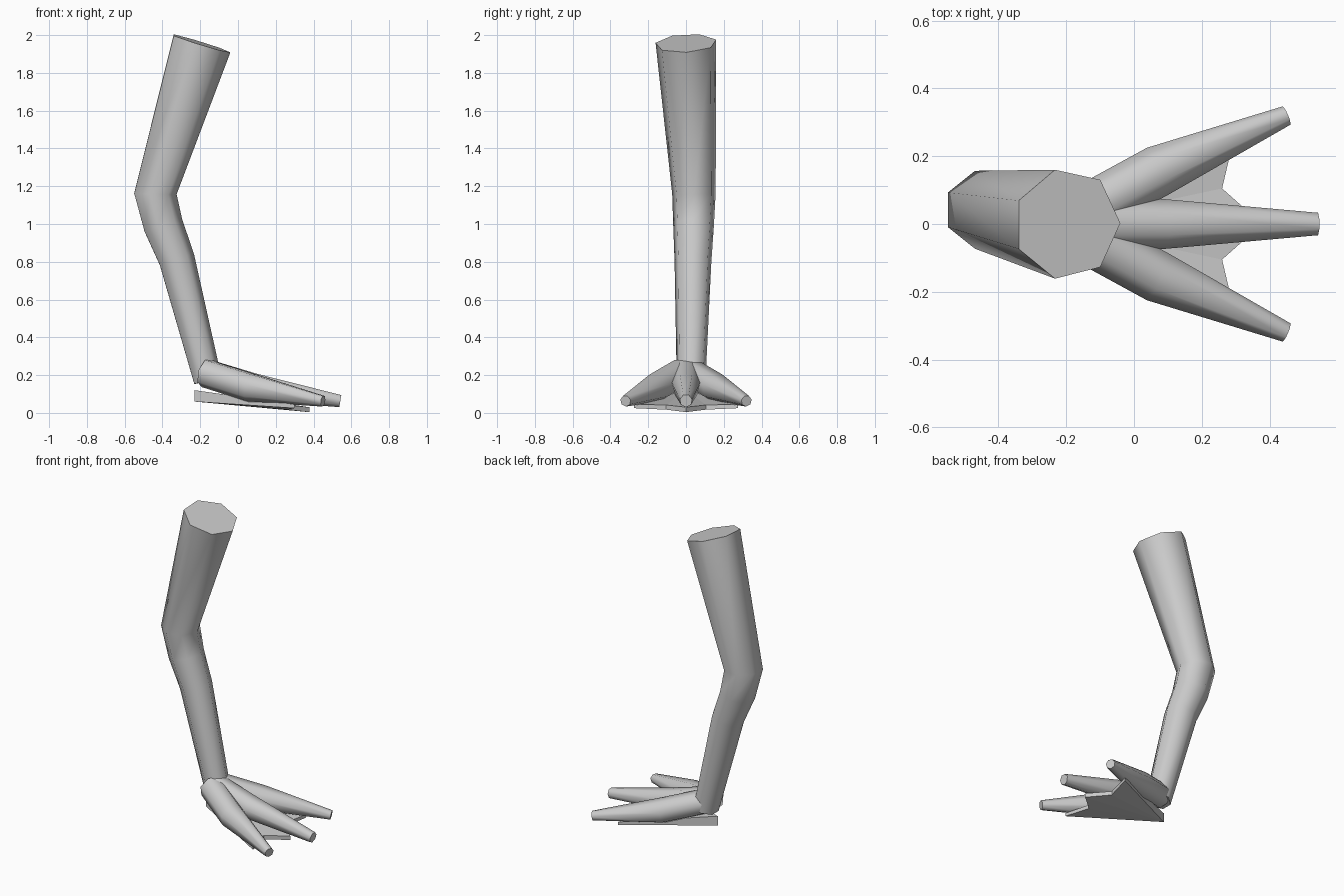
import bpy
import bmesh
import math
from mathutils import Vector

cube = bpy.data.objects.get("Cube")
if cube:
    bpy.data.objects.remove(cube, do_unlink=True)

grey = bpy.data.materials.new("plain grey")
grey.use_nodes = True
COLOUR = (0.6, 0.6, 0.6, 1)
grey.diffuse_color = COLOUR
grey.node_tree.nodes["Principled BSDF"].inputs["Base Color"].default_value = COLOUR
SIDES = 7


def finish(name, bm, smooth):
    bmesh.ops.recalc_face_normals(bm, faces=bm.faces[:])
    mesh = bpy.data.meshes.new(name)
    bm.to_mesh(mesh)
    bm.free()
    mesh.materials.append(grey)
    obj = bpy.data.objects.new(name, mesh)
    bpy.context.collection.objects.link(obj)
    if smooth:
        bpy.ops.object.select_all(action='DESELECT')
        obj.select_set(True)
        bpy.context.view_layer.objects.active = obj
        bpy.ops.object.shade_smooth_by_angle(angle=math.radians(60))
    return obj


def tube(name, path, corner):
    """Capped seven-sided tube; path holds (x, y, z, radius), one corner points along 'corner'."""
    bm = bmesh.new()
    centres = [Vector(p[:3]) for p in path]
    steps = [(b - a).normalized() for a, b in zip(centres, centres[1:])]
    rings = []
    for i, centre in enumerate(centres):
        tangent = (steps[max(i - 1, 0)] + steps[min(i, len(steps) - 1)]).normalized()
        side = tangent.cross(Vector(corner)).normalized()
        front = side.cross(tangent)
        ring = []
        for k in range(SIDES):
            a = math.tau * k / SIDES
            ring.append(bm.verts.new(centre + path[i][3] * (front * math.cos(a) + side * math.sin(a))))
        rings.append(ring)
    for low, high in zip(rings, rings[1:]):
        for k in range(SIDES):
            n = (k + 1) % SIDES
            bm.faces.new((low[k], low[n], high[n], high[k]))
    bm.faces.new(rings[0])
    bm.faces.new(rings[-1])
    return finish(name, bm, True)


# Bent leg, from ankle to thigh
tube("leg", [(-0.163, 0.027, 0.17, 0.078), (-0.328, 0.037, 0.81, 0.1),
             (-0.4, 0.04, 0.99, 0.11), (-0.443, 0.042, 1.16, 0.118),
             (-0.198, 0, 1.957, 0.165)], (1, 0, 0))

# Three tapering toes
tube("middle_toe", [(-0.16, 0, 0.215, 0.075), (0.09, 0, 0.14, 0.075),
                    (0.542, 0, 0.064, 0.034)], (0, 0, -1))
for name, s in (("left_toe", 1), ("right_toe", -1)):
    tube(name, [(-0.175, 0.022 * s, 0.212, 0.078), (0.068, 0.155 * s, 0.135, 0.078),
                (0.45, 0.32 * s, 0.063, 0.03)], (0, 0, -1))

# Webbed sole: outline points as (x, y, bottom z, top z), mirrored across y
half = [(-0.23, 0, 0.06, 0.12), (0.3, 0.275, 0.025, 0.045),
        (0.26, 0.105, 0.017, 0.042), (0.378, 0, 0.004, 0.03)]
outline = half + [(x, -y, b, t) for x, y, b, t in half[2:0:-1]]
bm = bmesh.new()
bottom = [bm.verts.new((x, y, b)) for x, y, b, t in outline]
top = [bm.verts.new((x, y, t)) for x, y, b, t in outline]
count = len(outline)
for k in range(count):
    n = (k + 1) % count
    bm.faces.new((bottom[k], bottom[n], top[n], top[k]))
for ring in (bottom, top):
    for a, b in ((1, 2), (2, 3), (3, 4), (4, 5)):
        bm.faces.new((ring[0], ring[a], ring[b]))
finish("webbed_sole", bm, False)
